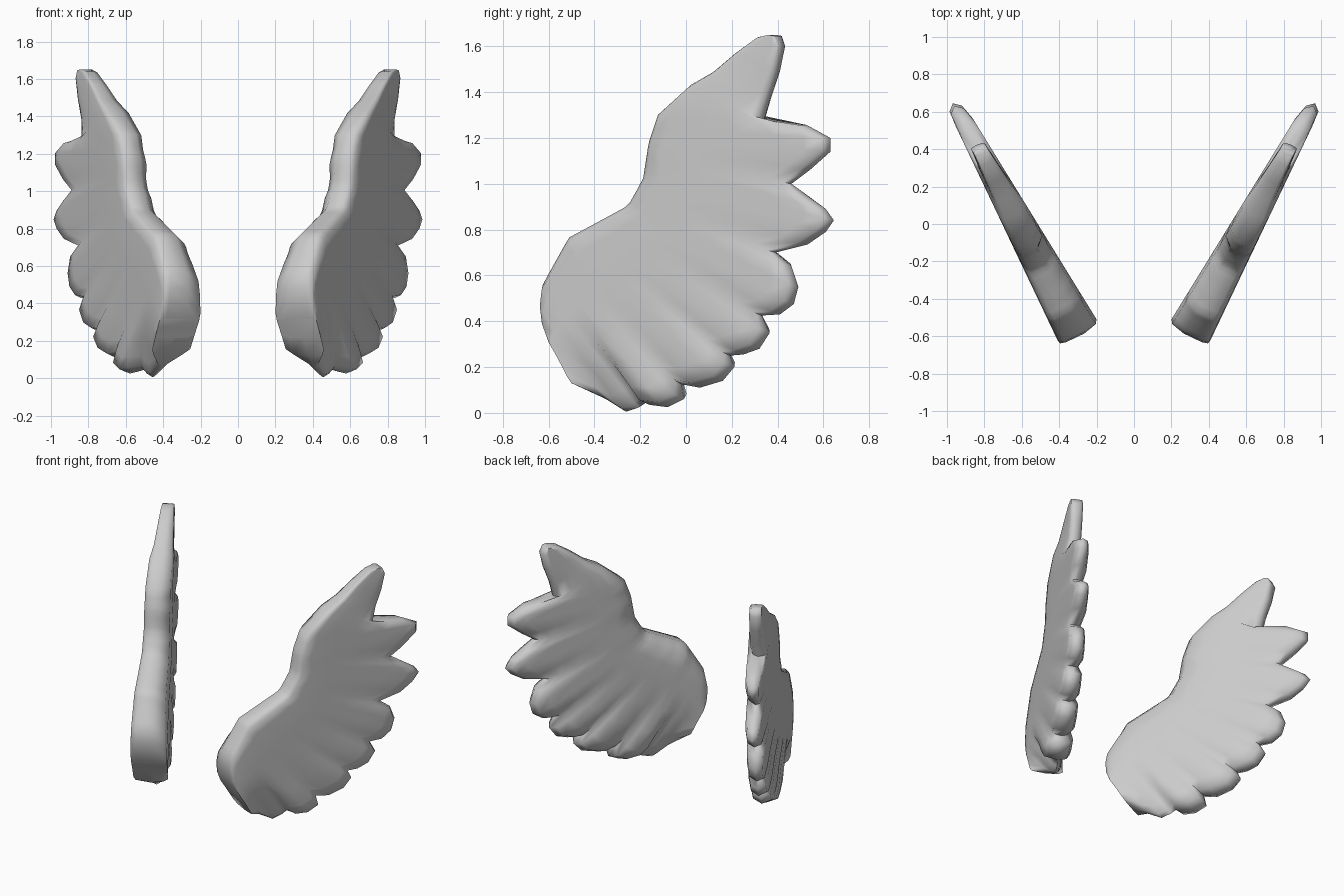
import bpy, bmesh, math
from mathutils import Vector

if "Cube" in bpy.data.objects:
    bpy.data.objects.remove(bpy.data.objects["Cube"])

# Leading edge (y, z), from the front round the shoulder to the tip
LEAD = [(-.6, .32), (-.645, .44), (-.635, .56), (-.52, .765), (-.38, .84), (-.26, .905),
        (-.195, 1.02), (-.17, 1.18), (-.13, 1.3), (-.04, 1.4), (.1, 1.48), (.28, 1.635), (.35, 1.65)]
# Trailing edge (y, z, 1 = groove between feathers), from the front underside to the tip
TRAIL = [(-.55, .22, 0), (-.5, .12, 0), (-.4, .06, 0), (-.31, .005, 0), (-.25, .025, 0),
         (-.22, .045, 1), (-.16, .035, 0), (-.08, .025, 0),
         (-.01, .06, 0), (-.02, .125, 1), (.06, .11, 0), (.16, .14, 0), (.21, .2, 0), (.19, .25, 1),
         (.25, .255, 0), (.32, .28, 0), (.365, .35, 0), (.33, .425, 1), (.41, .43, 0),
         (.47, .475, 0), (.49, .55, 0), (.46, .64, 0), (.39, .70, 1), (.53, .735, 0),
         (.61, .79, 0), (.645, .84, 0), (.61, .89, 0), (.54, .94, 0), (.46, 1.0, 1),
         (.54, 1.06, 0), (.63, 1.14, 0), (.63, 1.2, 0), (.53, 1.255, 0), (.34, 1.28, 1),
         (.365, 1.38, 0), (.4, 1.49, 0), (.42, 1.6, 0), (.4, 1.645, 0)]
# Which fraction of the leading edge each fraction of the trailing edge joins
WARP = [(0, 0), (.15, .2), (.45, .42), (.6, .52), (.79, .63), (.83, .67), (1, 1)]
# Cross-section loop (position from leading to trailing edge, depth fraction)
SECTION = [(0, .15), (.03, .02), (.1, 0), (.3, 0), (.5, 0), (.7, 0), (.87, 0), (.965, .05), (1, .45),
           (.965, .85), (.87, 1), (.7, 1), (.5, 1), (.32, 1), (.18, 1), (.07, .93), (0, .6)]


def arc(pts):
    """Normalised arc length at each point."""
    out = [0]
    for a, b in zip(pts, pts[1:]):
        out.append(out[-1] + math.hypot(b[0] - a[0], b[1] - a[1]))
    return [v / out[-1] for v in out]


def sample(pts, params, s):
    for i in range(len(pts) - 1):
        if s <= params[i + 1] + 1e-6:
            f = (s - params[i]) / (params[i + 1] - params[i])
            return Vector(pts[i]).lerp(Vector(pts[i + 1]), f)


def thickness(y):
    """Each wing is a wedge, thick in front and thin at the feather tips."""
    return .235 - .12 * (y + .6)


def make_wing(name, side):
    bm = bmesh.new()
    lp, tp, wp = arc(LEAD), arc(TRAIL), [p[0] for p in WARP]
    rings = []
    for (ty, tz, groove), s in zip(TRAIL, tp):
        ly, lz = sample(LEAD, lp, sample(WARP, wp, s)[1])
        # pinch the underside of the front and the upper tip towards mid-depth
        low = .75 if ty < -.2 and tz < .1 else 0
        high = .35 if tz > 1.3 else 0
        # shift so the rims land on the side-view silhouette
        ly0 = ly - .43 * thickness(ly) * .06
        ty0 = ty if ty < -.2 else ty - .43 * thickness(ty) * .45
        ring = []
        for v, d in SECTION:
            y0 = ly0 + (ty0 - ly0) * v
            k = max(0, min(1, (v - .55) / .35)) * groove * (.2 if d < .5 else .3)
            k = max(k, low * max(0, (v - .5) / .5), high * min(1, max(v, (s - .85) / .15)))
            mid = .6 if high or low else .45
            depth = (d + (mid - d) * k) * thickness(y0)
            z = lz + (tz - lz) * v
            x = .4 + .476 * (y0 + .64) - .903 * depth
            ring.append(bm.verts.new((side * x, y0 + .43 * depth, z)))
        rings.append(ring)
    n = len(SECTION)
    for a, b in zip(rings, rings[1:]):
        for i in range(n):
            j = (i + 1) % n
            bm.faces.new((a[i], a[j], b[j], b[i]))
    bm.faces.new(rings[0])
    bm.faces.new(rings[-1])
    bmesh.ops.recalc_face_normals(bm, faces=bm.faces)
    mesh = bpy.data.meshes.new(name)
    bm.to_mesh(mesh)
    bm.free()
    wing = bpy.data.objects.new(name, mesh)
    bpy.context.collection.objects.link(wing)
    bpy.ops.object.select_all(action='DESELECT')
    wing.select_set(True)
    bpy.context.view_layer.objects.active = wing
    bpy.ops.object.shade_smooth_by_angle(angle=math.radians(80))


# Mirrored pair of wings
make_wing("wing_right", 1)
make_wing("wing_left", -1)
